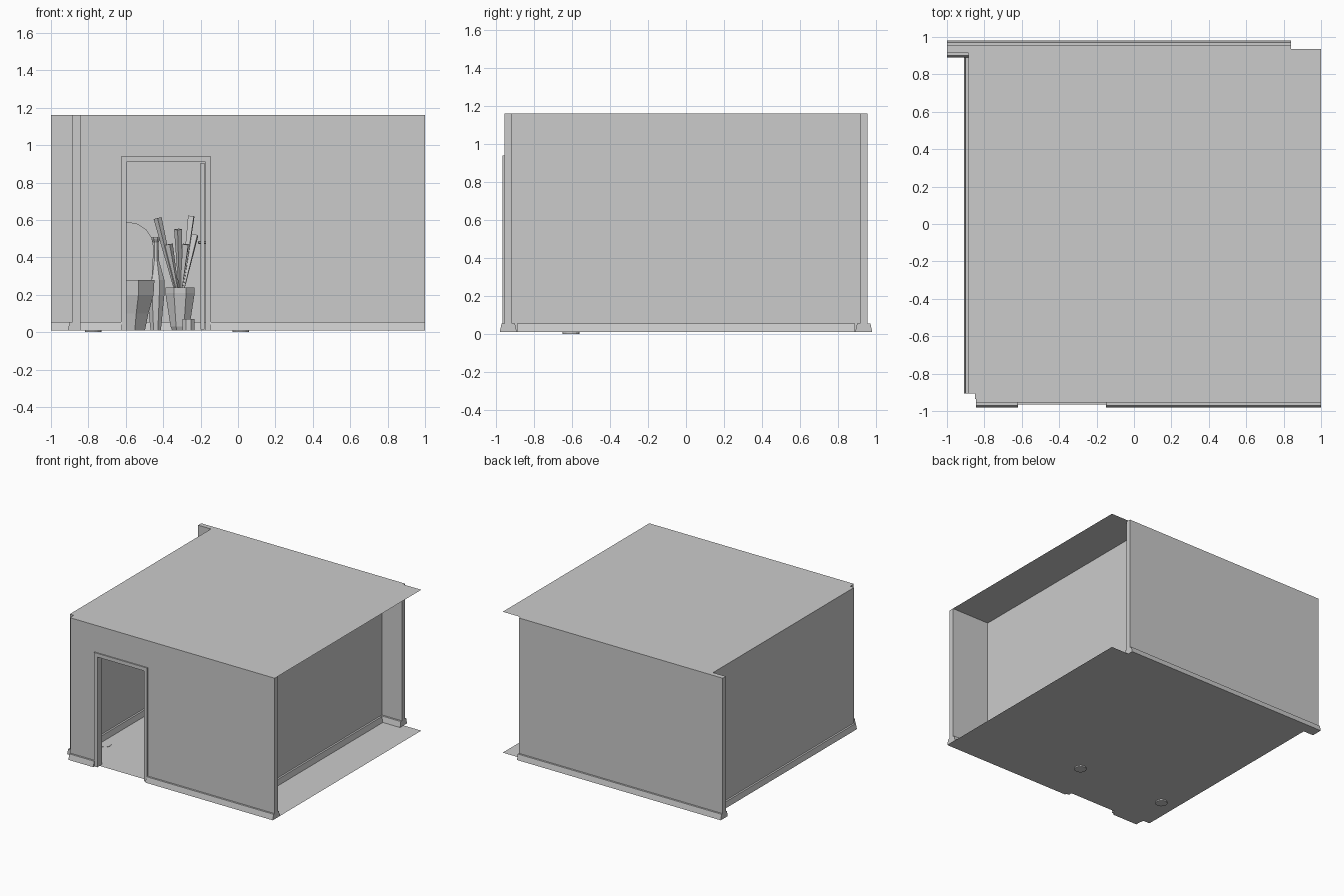
import bpy, bmesh, math
from mathutils import Vector, Matrix

if "Cube" in bpy.data.objects:
    bpy.data.objects.remove(bpy.data.objects["Cube"])

FLOOR, TOP, HALF = 0.01, 1.16, 0.02


def finish(name, bm):
    bmesh.ops.recalc_face_normals(bm, faces=bm.faces)
    me = bpy.data.meshes.new(name)
    bm.to_mesh(me)
    bm.free()
    ob = bpy.data.objects.new(name, me)
    bpy.context.collection.objects.link(ob)
    return ob


def prism(name, pts, vec):
    """Extrude a planar polygon along vec."""
    bm = bmesh.new()
    f = bm.faces.new([bm.verts.new(p) for p in pts])
    r = bmesh.ops.extrude_face_region(bm, geom=[f], use_keep_orig=True)
    bmesh.ops.translate(bm, vec=vec, verts=[v for v in r["geom"] if isinstance(v, bmesh.types.BMVert)])
    return finish(name, bm)


def box(name, x0, x1, y0, y1, z0, z1):
    return prism(name, [(x0, y0, z0), (x1, y0, z0), (x1, y1, z0), (x0, y1, z0)], (0, 0, z1 - z0))


def sheet(name, z):
    bm = bmesh.new()
    bm.faces.new([bm.verts.new((x, y, z)) for x, y in
                  ((-0.85, -0.935), (1, -0.935), (1, 0.935), (-0.85, 0.935))])
    return finish(name, bm)


def skirting(name, axis, pos, a, b):
    """Sloped skirting on both sides of a wall centred at pos, from a to b."""
    prof = [(-HALF - 0.025, FLOOR), (HALF + 0.025, FLOOR), (HALF + 0.015, 0.055), (-HALF - 0.015, 0.055)]
    if axis == "x":
        return prism(name, [(a, pos + d, z) for d, z in prof], (b - a, 0, 0))
    return prism(name, [(pos + d, a, z) for d, z in prof], (0, b - a, 0))


def lathe(name, prof, loc, sides=8):
    bm = bmesh.new()
    rings = []
    for r, z in prof:
        rings.append([bm.verts.new((loc[0] + r * math.cos(2 * math.pi * (i + 0.5) / sides),
                                    loc[1] + r * math.sin(2 * math.pi * (i + 0.5) / sides), z))
                      for i in range(sides)])
    for lo, hi in zip(rings, rings[1:]):
        for i in range(sides):
            j = (i + 1) % sides
            bm.faces.new((lo[i], lo[j], hi[j], hi[i]))
    bm.faces.new(rings[0])
    bm.faces.new(rings[-1])
    return finish(name, bm)


def rod(name, p, q, r0, r1, sides=4):
    """Tapered stem between two points."""
    p, q = Vector(p), Vector(q)
    bm = bmesh.new()
    bmesh.ops.create_cone(bm, segments=sides, radius1=r0, radius2=r1, depth=(q - p).length, cap_ends=True)
    rot = (q - p).to_track_quat("Z", "Y").to_matrix().to_4x4()
    bmesh.ops.transform(bm, matrix=Matrix.Translation((p + q) / 2) @ rot, verts=bm.verts)
    return finish(name, bm)


def arch(name, xs, zt, y0, y1, outer):
    """U-shaped or wall outline around a doorway, extruded in y."""
    (xa, xb), (x0, x1, z1) = xs, outer
    pts = [(x0, FLOOR), (xa, FLOOR), (xa, zt), (xb, zt), (xb, FLOOR), (x1, FLOOR), (x1, z1), (x0, z1)]
    return prism(name, [(x, y0, z) for x, z in pts], (0, y1 - y0, 0))


# floor and ceiling sheets
sheet("floor", FLOOR)
sheet("ceiling", TOP)

# walls
arch("front_wall", (-0.61, -0.16), 0.925, -0.955, -0.915, (-0.845, 1, TOP))
box("back_wall", -1, 0.84, 0.915, 0.955, FLOOR, TOP)
box("left_wall", -0.885, -0.845, -0.905, 0.915, FLOOR, TOP)
box("right_wall", 0.62, 0.66, -0.915, 0.915, FLOOR, TOP)

# skirting boards
skirting("front_skirting_left", "x", -0.935, -0.845, -0.62)
skirting("front_skirting_right", "x", -0.935, -0.15, 1)
skirting("back_skirting", "x", 0.935, -1, 0.84)
skirting("left_skirting", "y", -0.865, -0.905, 0.89)
skirting("right_skirting", "y", 0.64, -0.89, 0.89)

# door frame and open door with handles
arch("door_frame", (-0.595, -0.175), 0.91, -0.965, -0.905, (-0.625, -0.145, 0.94))
box("door", -0.2, -0.18, -0.905, -0.49, 0.015, 0.905)
for i, s in enumerate((-1, 1)):
    x = -0.19 + s * 0.01
    rod(f"door_handle_stem_{i}", (x, -0.53, 0.48), (x + s * 0.012, -0.53, 0.48), 0.008, 0.008, 6)
    box(f"door_handle_{i}", x + s * 0.008, x + s * 0.014, -0.59, -0.525, 0.474, 0.486)

# round feet just under the floor
for i, x in enumerate((-0.775, 0.015)):
    lathe(f"floor_disc_{i}", [(0.045, 0), (0.045, 0.012)], (x, -0.605), 16)

# low-poly seat with rounded back
cx, cy = -0.59, 0.3
lathe("seat_base", [(0.1, FLOOR), (0.12, 0.1), (0.15, 0.2), (0.155, 0.28)], (cx, cy), 8)
back = [(cx + 0.14 * math.cos(a), cy + 0.13, 0.45 + 0.14 * math.sin(a))
        for a in [math.pi * k / 8 for k in range(9)]]
prism("seat_back", [(cx + 0.13, cy + 0.13, 0.27)] + back + [(cx - 0.13, cy + 0.13, 0.27)], (0, 0.03, 0))
lathe("slim_vase", [(0.03, FLOOR), (0.05, 0.2), (0.05, 0.28), (0.02, 0.38), (0.016, 0.48), (0.028, 0.5),
                    (0.028, 0.51)], (-0.44, 0.6), 8)

# plant pots with stiff leaves
px, py = -0.31, 0.35
lathe("plant_pot", [(0.045, FLOOR), (0.055, 0.03), (0.085, 0.21), (0.085, 0.24), (0.07, 0.24), (0.066, 0.22)],
      (px, py), 8)
lathe("small_pot", [(0.035, FLOOR), (0.035, 0.07), (0.025, 0.07)], (-0.265, 0.15), 8)
tips = [(-0.43, 0.61), (-0.25, 0.62), (-0.32, 0.55), (-0.23, 0.52), (-0.37, 0.47), (-0.28, 0.47), (-0.36, 0.36)]
for i, (x, z) in enumerate(tips):
    dy = 0.07 * math.sin(i * 2.4)
    rod(f"leaf_{i}", (px + (x - px) * 0.2, py + dy * 0.2, 0.22), (x, py + dy, z), 0.006, 0.022)
